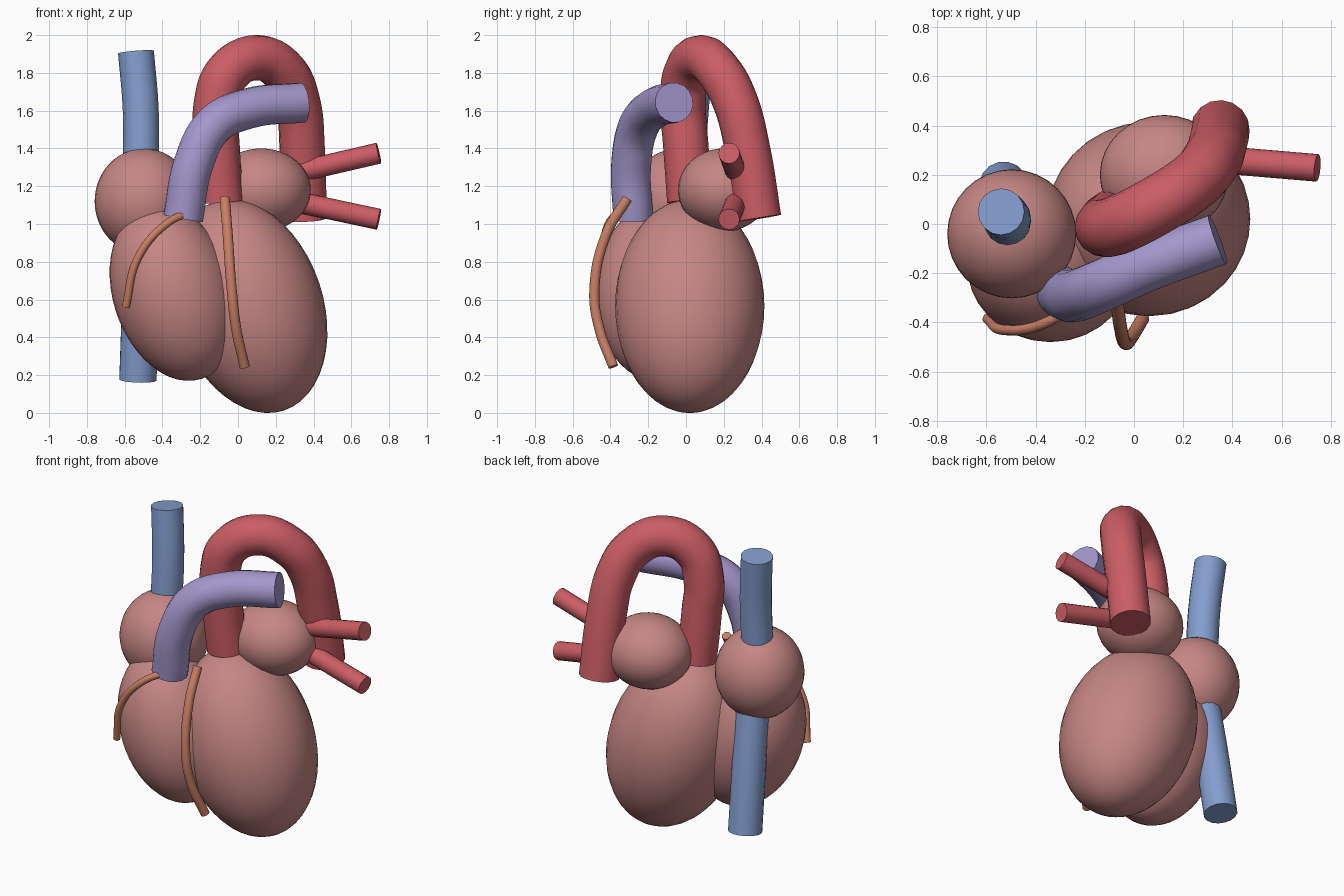
import bpy
import math

cube = bpy.data.objects.get("Cube")
if cube:
    bpy.data.objects.remove(cube, do_unlink=True)


def material(name, color):
    mat = bpy.data.materials.new(name)
    mat.use_nodes = True
    mat.diffuse_color = (*color, 1)
    mat.node_tree.nodes["Principled BSDF"].inputs["Base Color"].default_value = (*color, 1)
    return mat


muscle = material("muscle_pink", (0.56, 0.24, 0.23))
artery = material("artery_red", (0.60, 0.11, 0.13))
vein = material("vein_blue", (0.23, 0.34, 0.62))
lung_artery = material("lung_artery_lavender", (0.37, 0.31, 0.60))
surface_vessel = material("surface_vessel_orange", (0.58, 0.21, 0.13))


def ellipsoid(name, center, radii, tilt=0):
    """Smooth chamber, leaning sideways by tilt degrees."""
    bpy.ops.mesh.primitive_uv_sphere_add(segments=32, ring_count=24, location=center)
    ob = bpy.context.object
    ob.name = name
    ob.scale = radii
    ob.rotation_euler.y = math.radians(tilt)
    ob.data.materials.append(muscle)
    bpy.ops.object.shade_smooth()


def tube(name, points, radius, mat):
    """Round capped vessel through the given points."""
    curve = bpy.data.curves.new(name, "CURVE")
    curve.dimensions = "3D"
    curve.bevel_depth = radius
    curve.bevel_resolution = 6
    curve.resolution_u = 12
    curve.use_fill_caps = True
    spline = curve.splines.new("BEZIER")
    spline.bezier_points.add(len(points) - 1)
    for bp, co in zip(spline.bezier_points, points):
        bp.co = co
        bp.handle_left_type = bp.handle_right_type = "AUTO"
    curve.materials.append(mat)
    ob = bpy.data.objects.new(name, curve)
    bpy.context.collection.objects.link(ob)
    bpy.ops.object.select_all(action="DESELECT")
    ob.select_set(True)
    bpy.context.view_layer.objects.active = ob
    bpy.ops.object.convert(target="MESH")
    bpy.ops.object.shade_smooth()


# Chambers
ellipsoid("left_ventricle", (0.06, 0.02, 0.565), (0.39, 0.395, 0.582), -18.5)
ellipsoid("right_ventricle", (-0.34, -0.16, 0.635), (0.322, 0.32, 0.478), -18)
ellipsoid("right_atrium", (-0.497, -0.04, 1.12), (0.262, 0.262, 0.28))
ellipsoid("left_atrium", (0.123, 0.2, 1.18), (0.262, 0.243, 0.22))

# Great vessels
tube("aorta", [(-0.09, 0.02, 1.12), (-0.11, 0, 1.4), (-0.115, -0.015, 1.63),
               (-0.055, 0, 1.8), (0.1, 0.08, 1.88), (0.25, 0.18, 1.8),
               (0.315, 0.26, 1.65), (0.34, 0.325, 1.4), (0.35, 0.385, 1.03)], 0.12, artery)
tube("pulmonary_trunk", [(-0.29, -0.28, 1.03), (-0.235, -0.29, 1.32), (-0.13, -0.25, 1.52),
                         (0.05, -0.17, 1.61), (0.34, -0.063, 1.643)], 0.107, lung_artery)
tube("upper_main_vein", [(-0.54, 0.05, 1.91), (-0.515, 0.025, 1.6),
                         (-0.515, 0, 1.25)], 0.095, vein)
tube("lower_main_vein", [(-0.53, 0.155, 0.175), (-0.515, 0.09, 0.6),
                         (-0.5, 0.02, 1.0)], 0.1, vein)

# Lung veins entering the left atrium
for label, start_z, end_z in (("upper", 1.26, 1.375), ("lower", 1.13, 1.025)):
    tube(label + "_lung_vein", [(0.25, 0.27, start_z), (0.745, 0.228, end_z)], 0.056, artery)

# Surface vessels
tube("right_surface_vessel", [(-0.22, -0.32, 1.075), (-0.38, -0.41, 1.0),
                              (-0.53, -0.43, 0.82), (-0.595, -0.385, 0.56)],
     0.021, surface_vessel)
tube("front_surface_vessel", [(-0.07, -0.31, 1.135), (-0.055, -0.42, 0.95),
                              (-0.033, -0.485, 0.65), (-0.01, -0.46, 0.45),
                              (0.035, -0.385, 0.245)], 0.027, surface_vessel)
